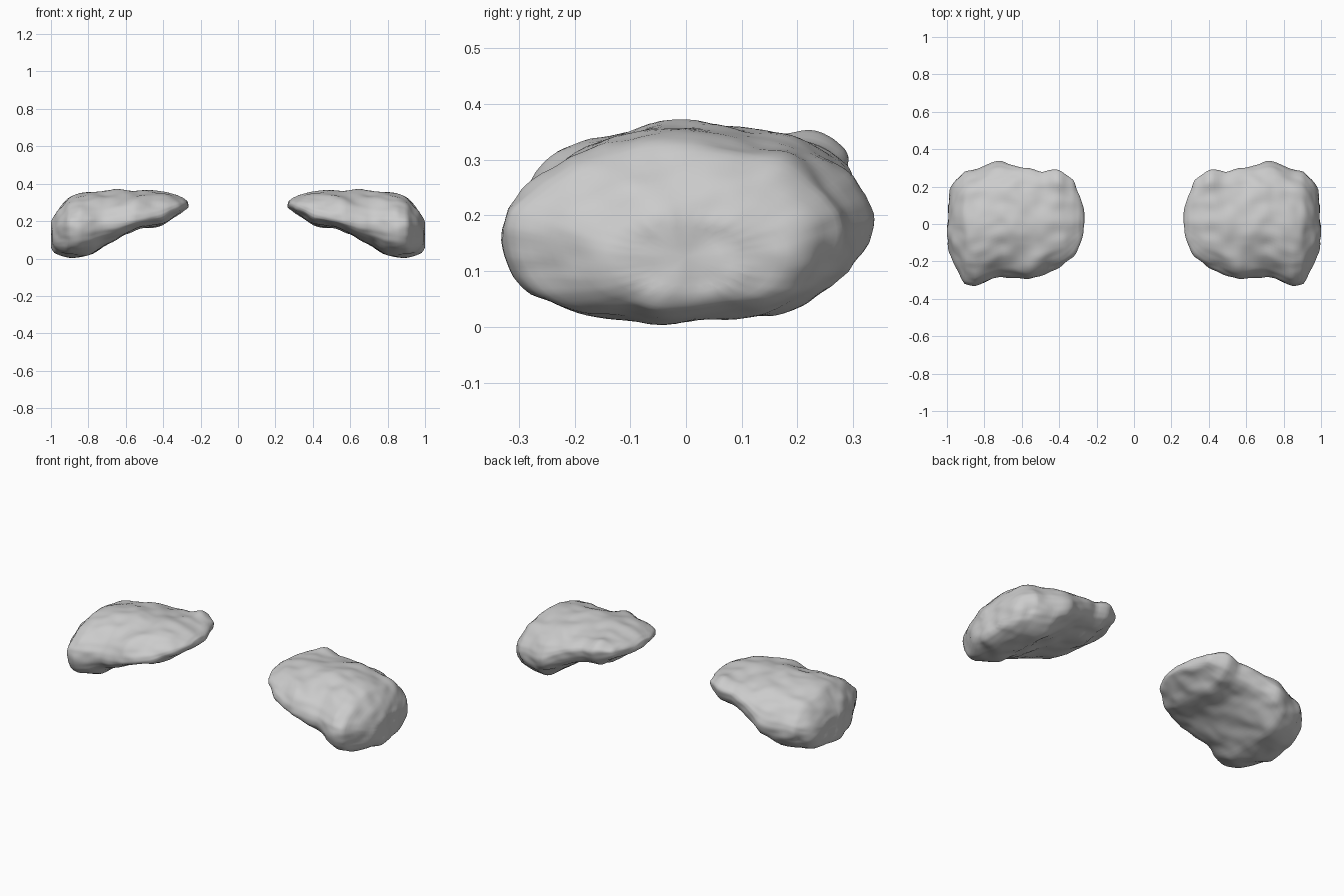
import bpy, bmesh, math
from mathutils import Vector, noise

if "Cube" in bpy.data.objects:
    bpy.data.objects.remove(bpy.data.objects["Cube"])

# Cross-sections along x: x, front y, back y, bottom z, top z, z of widest line
SECTIONS = [
    (0.268, -0.05, 0.08, 0.275, 0.312, 0.295),
    (0.290, -0.11, 0.15, 0.260, 0.330, 0.295),
    (0.325, -0.17, 0.24, 0.240, 0.342, 0.29),
    (0.370, -0.215, 0.26, 0.203, 0.350, 0.28),
    (0.410, -0.24, 0.290, 0.178, 0.358, 0.27),
    (0.490, -0.275, 0.275, 0.165, 0.370, 0.25),
    (0.560, -0.298, 0.295, 0.150, 0.367, 0.235),
    (0.635, -0.285, 0.320, 0.115, 0.365, 0.215),
    (0.710, -0.280, 0.336, 0.065, 0.365, 0.195),
    (0.780, -0.310, 0.318, 0.018, 0.360, 0.18),
    (0.850, -0.335, 0.298, 0.010, 0.347, 0.18),
    (0.905, -0.322, 0.285, 0.010, 0.325, 0.175),
    (0.950, -0.245, 0.240, 0.018, 0.278, 0.16),
    (0.980, -0.180, 0.180, 0.032, 0.230, 0.14),
    (0.996, -0.110, 0.110, 0.058, 0.195, 0.13),
]
# Hollows (negative) and lumps (positive): centre, radius, push
DENTS = [
    ((0.49, 0.13, 0.34), 0.10, -0.014),
    ((0.42, 0.24, 0.32), 0.09, 0.016),
    ((0.78, -0.26, 0.28), 0.09, -0.008),
    ((0.92, 0.25, 0.12), 0.07, -0.012),
    ((0.87, 0.18, 0.28), 0.08, 0.010),
]
SIDES = 28


def spow(v, p):
    return math.copysign(abs(v) ** p, v)


def build_rock():
    bm = bmesh.new()
    rings = []
    for x, y0, y1, z0, z1, zm in SECTIONS:
        ring = []
        # the thin inner half leans: front edge low, back edge high
        lean = 0.035 * max(0, min(1, (0.74 - x) / 0.15, (x - 0.28) / 0.12))
        for i in range(SIDES):
            a = 2 * math.pi * i / SIDES
            # rounded above, boxier below
            p = 1.06 if math.sin(a) > 0 else 0.80
            c, s = spow(math.cos(a), p), spow(math.sin(a), p)
            mid = zm + lean * c
            y = (y0 + y1) / 2 + c * (y1 - y0) / 2
            z = mid + s * ((z1 - mid) if s > 0 else (mid - z0))
            ring.append(bm.verts.new((x, y, z)))
        rings.append(ring)
    for a, b in zip(rings, rings[1:]):
        for i in range(SIDES):
            j = (i + 1) % SIDES
            bm.faces.new((a[i], a[j], b[j], b[i]))
    # close both ends with fans
    for ring in (rings[0], rings[-1]):
        centre = sum((v.co for v in ring), Vector()) / SIDES
        hub = bm.verts.new(centre)
        for i in range(SIDES):
            bm.faces.new((ring[i], ring[(i + 1) % SIDES], hub))
    bmesh.ops.recalc_face_normals(bm, faces=bm.faces)
    # refine the loft, then weather its surface
    for _ in range(2):
        bmesh.ops.subdivide_edges(bm, edges=bm.edges, cuts=1, use_grid_fill=True)
        bmesh.ops.smooth_vert(bm, verts=bm.verts, factor=0.4,
                              use_axis_x=True, use_axis_y=True, use_axis_z=True)
    bm.normal_update()
    moves = []
    for v in bm.verts:
        p = v.co
        d = 0.012 * noise.noise(p * 10) + 0.006 * noise.noise(p * Vector((14, 14, 24)))
        for centre, radius, push in DENTS:
            t = (p - Vector(centre)).length / radius
            d += push * math.exp(-t * t * 2)
        moves.append(v.normal * d)
    for v, m in zip(bm.verts, moves):
        v.co += m
        v.co.x = min(v.co.x, 1.0)
        v.co.z = max(v.co.z, 0.0)
    mesh = bpy.data.meshes.new("rock")
    bm.to_mesh(mesh)
    bm.free()
    return mesh


# Right rock, and its mirror image on the left
rock = bpy.data.objects.new("rock_pair", build_rock())
bpy.context.collection.objects.link(rock)
mirror = rock.modifiers.new("mirror", 'MIRROR')
mirror.use_axis[0] = True
mirror.use_mirror_merge = False
for poly in rock.data.polygons:
    poly.use_smooth = True
